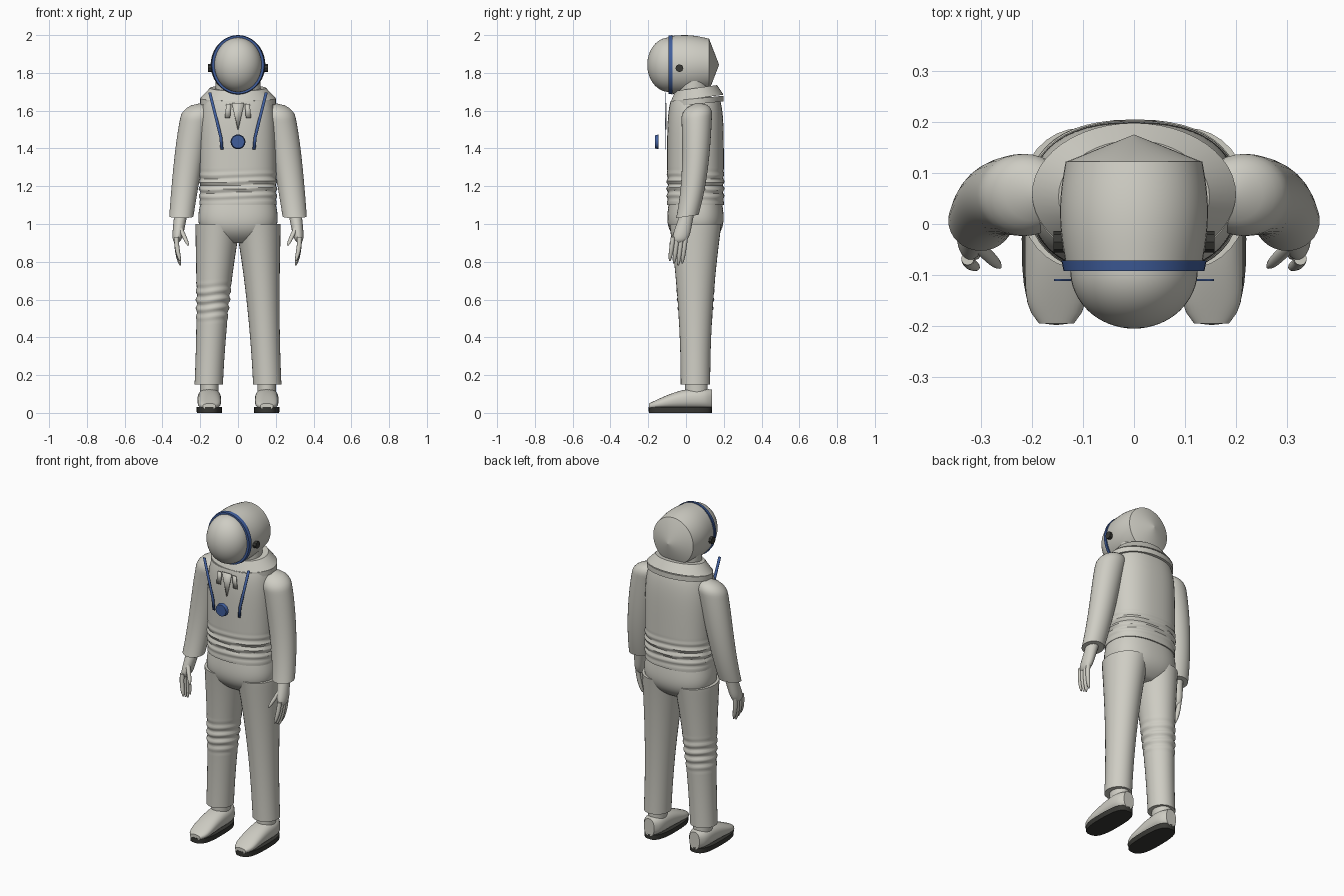
import bpy, bmesh
from math import sin, cos, pi, sqrt, copysign, radians
from mathutils import Vector

cube = bpy.data.objects.get("Cube")
if cube:
    bpy.data.objects.remove(cube)


def material(name, red, green, blue):
    mat = bpy.data.materials.new(name)
    mat.use_nodes = True
    mat.diffuse_color = (red, green, blue, 1)
    mat.node_tree.nodes["Principled BSDF"].inputs["Base Color"].default_value = mat.diffuse_color
    return mat


fabric = material("warm grey fabric", .62, .61, .55)
trim = material("blue trim", .05, .11, .33)
rubber = material("dark rubber", .04, .04, .035)

ALONG_X, ALONG_Y, ALONG_Z = Vector((1, 0, 0)), Vector((0, 1, 0)), Vector((0, 0, 1))


def mix(start, end, t):
    return start + (end - start) * t


def line(start, end):
    """Straight path between two points."""
    start, end = Vector(start), Vector(end)
    return lambda t: mix(start, end, t)


def finish(name, mesh_data, mat):
    bmesh.ops.recalc_face_normals(mesh_data, faces=mesh_data.faces)
    mesh = bpy.data.meshes.new(name)
    mesh_data.to_mesh(mesh)
    mesh_data.free()
    mesh.materials.append(mat)
    mesh.shade_smooth()
    mesh.set_sharp_from_angle(angle=radians(40))
    part = bpy.data.objects.new(name, mesh)
    bpy.context.collection.objects.link(part)
    return part


def no_folds(t, angle):
    return 0


def loft(name, path, size, mat=fabric, axis=ALONG_Z, side=1, steps=16, sides=32,
         power=2, tilt=0, folds=no_folds):
    """Sweep an oval along path(t); size(t) gives its two radii, power its boxiness."""
    across = ALONG_Y if axis == ALONG_X else ALONG_X
    other = axis.cross(across)
    mesh_data = bmesh.new()
    rings = []
    for step in range(steps + 1):
        t = step / steps
        centre, (wide, deep) = path(t), size(t)
        ring = []
        for corner in range(sides):
            angle = 2 * pi * corner / sides
            c, s = cos(angle), sin(angle)
            crease = folds(t, angle)
            point = (centre + across * copysign(abs(c) ** (2 / power), c) * (wide + crease)
                     + other * copysign(abs(s) ** (2 / power), s) * (deep + crease))
            point.z += tilt * (point.y - centre.y)
            point.x *= side
            ring.append(mesh_data.verts.new(point))
        rings.append(ring)
    for low, high in zip(rings, rings[1:]):
        for k in range(sides):
            mesh_data.faces.new((low[k - 1], low[k], high[k], high[k - 1]))
    mesh_data.faces.new(rings[0])
    mesh_data.faces.new(rings[-1])
    return finish(name, mesh_data, mat)


def band(name, start, end, first, last, mat=fabric, axis=ALONG_Z, **options):
    """Straight piece between two ovals."""
    first, last = Vector(first), Vector(last)
    return loft(name, line(start, end), lambda t: mix(first, last, t), mat, axis, steps=1, **options)


def plate(name, path, top, bottom, y, mat, side=1):
    """Thin upright strip along x, z points, tapering in half width."""
    mesh_data = bmesh.new()
    count = len(path) - 1
    edges = []
    for i, (x, z) in enumerate(path):
        half = mix(top, bottom, i / count)
        edges.append([mesh_data.verts.new((side * (x + h), y, z)) for h in (-half, half)])
    for (a, b), (c, d) in zip(edges, edges[1:]):
        mesh_data.faces.new((a, b, d, c))
    part = finish(name, mesh_data, mat)
    solid = part.modifiers.new("thickness", "SOLIDIFY")
    solid.thickness = .004
    solid.offset = 0


# Jacket, gathered above the hem
def waist_folds(t, angle):
    return .005 * sin(10 * pi * t / .35 + sin(2 * angle)) * sin(pi * t / .35) if t < .35 else 0


def jacket_size(t):
    taper = 1 - .12 * t ** 8
    return .204 * taper, .15 * taper


loft("jacket", line((0, .05, 1.1), (0, .05, 1.65)), jacket_size,
     steps=64, sides=48, power=2.4, folds=waist_folds)


# Trouser seat, closing between the legs
def seat_size(t):
    close = 1 - .5 * (1 - t) ** 5
    return (.197 + .015 * sin(pi * t)) * close, (.14 + .01 * sin(pi * t)) * close


loft("trouser_seat", line((0, .05, .9), (0, .05, 1.12)), seat_size, sides=48, power=2.4)

# Collar band, its slope and the neck
SHOULDER, THROAT = (.2, .14), (.148, .11)
rim = (0, .058, 1.665)
band("collar_band", (0, .058, 1.635), rim, SHOULDER, SHOULDER, tilt=.1, sides=48)
band("collar_slope", rim, (0, .054, 1.72), SHOULDER, THROAT, tilt=.14, sides=48)
band("neck", (0, .04, 1.66), (0, .04, 1.76), (.12, .09), (.12, .09))

# Helmet shell, cone at the back, front ring and domed visor
EYE = 1.843
back, back_size = (0, .122, EYE), (.133, .138)
loft("helmet_shell", line((0, -.075, EYE), back),
     lambda t: (.134 + .011 * sin(pi * t), mix(.153, .138, t) + .01 * sin(pi * t)),
     axis=ALONG_Y, sides=48)
band("helmet_back", back, (0, .175, EYE), back_size, (.001, .001), axis=ALONG_Y, sides=48)
band("helmet_ring", (0, -.092, EYE), (0, -.072, EYE), (.138, .154), (.142, .157),
     trim, ALONG_Y, sides=48)
loft("visor", lambda t: Vector((0, -.09 - .115 * sin(1.55 * t), EYE)),
     lambda t: (.125 * cos(1.55 * t), .144 * cos(1.55 * t)), axis=ALONG_Y, sides=48)

# Chest badge and neck placket
band("chest_badge", (0, -.165, 1.435), (0, -.146, 1.435), (.034, .034), (.039, .039), trim, ALONG_Y)
plate("neck_placket", [(0, 1.64), (0, 1.5)], .033, .002, -.106, fabric)


# Limb shapes, running downwards
def sleeve_path(t):
    return Vector((.185 + .115 * t ** .6, .057 - .05 * t ** 3, mix(1.64, 1.04, t)))


def sleeve_size(t):
    dome = sqrt(max(.01, 1 - max(0, 1 - t / .12) ** 2))
    wide = mix(.09, .064, t) * dome
    return wide, wide * .93


def leg_path(t):
    return Vector((.105 + .05 * t ** .8, .05, mix(1, .15, t)))


def leg_size(t):
    return .075 + .045 * (1 - t) ** 2, .078 + .06 * (1 - t) ** 2


def knee_folds(t, angle):
    knee = (t - .35) / .27
    return .005 * sin(pi * knee) * sin(10 * pi * knee + sin(2 * angle)) if 0 < knee < 1 else 0


def palm_size(t):
    tip = sqrt(1.1 - t ** 8)
    return mix(.034, .026, t) * tip, mix(.034, .047, t) * tip


def finger_size(t):
    radius = .012 * sqrt(1.1 - t ** 4)
    return radius, radius


def shoe_height(t):
    return .015 + .04 * sin(2 * t)


def shoe_size(t):
    return .062 * (1 - .45 * (2 * t - 1) ** 6), shoe_height(t)


for side, label in ((1, "left_"), (-1, "right_")):
    # Arm and hand
    loft(label + "sleeve", sleeve_path, sleeve_size, side=side, steps=40, tilt=.15)
    loft(label + "palm", line((.3, .01, 1.07), (.325, -.036, .9)), palm_size, side=side)
    for finger in range(4):
        root = -.068 + .022 * finger
        reach = .15 - .012 * abs(finger - 2)
        loft(label + "finger_" + "abcd"[finger],
             lambda t: Vector((.326 - .02 * t * t, root - .018 * t, .93 - reach * t)),
             finger_size, side=side, steps=8, sides=12)
    loft(label + "thumb", line((.308, -.04, .985), (.263, -.084, .885)), finger_size,
         side=side, steps=8, sides=12)

    # Leg, with only one creased knee
    loft(label + "trouser_leg", leg_path, leg_size, side=side, steps=96,
         folds=knee_folds if side < 0 else no_folds)
    band(label + "ankle", (.152, .055, .19), (.152, .055, .08), (.05, .06), (.05, .06), side=side)

    # Shoe
    loft(label + "shoe_upper", lambda t: Vector((.152, mix(-.195, .137, t), .02 + shoe_height(t))),
         shoe_size, axis=ALONG_Y, side=side, power=2.4)
    band(label + "shoe_sole", (.152, -.03, 0), (.152, -.03, .03), (.066, .167), (.068, .168),
         rubber, side=side, power=2.8)

    # Helmet side knob
    band(label + "helmet_knob", (.135, -.035, 1.825), (.158, -.035, 1.825), (.021, .021), (.021, .021),
         rubber, ALONG_X, side=side, sides=8)

    # Flat chest strap and collar tab
    plate(label + "chest_strap", [(.149, 1.695), (.091, 1.46), (.085, 1.395)], .008, .008,
          -.11, trim, side)
    plate(label + "collar_tab", [(.049, 1.635), (.056, 1.56)], .013, .014, -.105, fabric, side)
